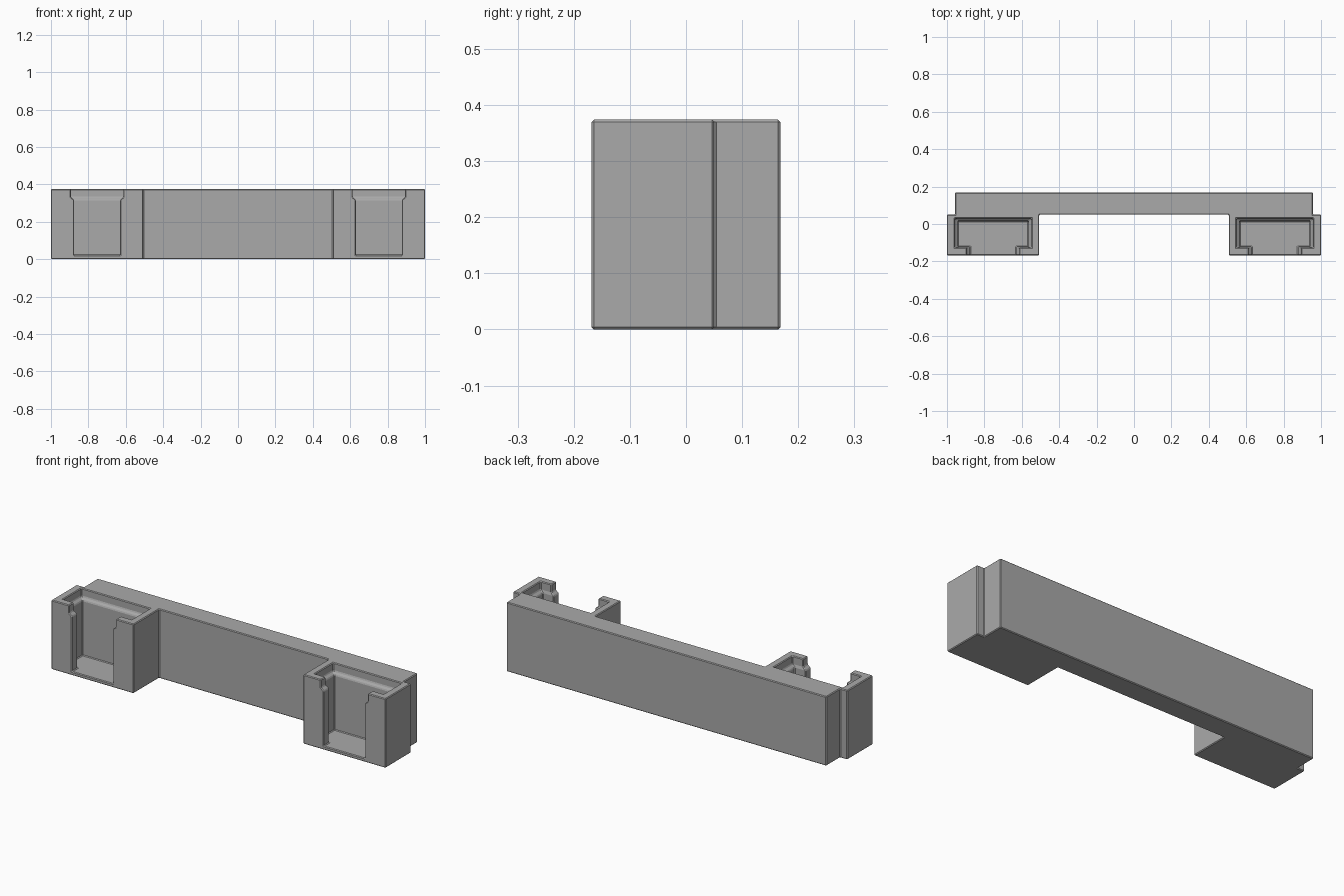
import bpy, bmesh

# Remove the default object
cube = bpy.data.objects.get("Cube")
if cube:
    bpy.data.objects.remove(cube, do_unlink=True)

HEIGHT = 0.374
FRONT, BACK, STEP = -0.168, 0.168, 0.05
HOLDER_MID = 0.753

grey = bpy.data.materials.new("plain grey")
grey.use_nodes = True
grey.diffuse_color = (0.4, 0.4, 0.4, 1)
grey.node_tree.nodes["Principled BSDF"].inputs["Base Color"].default_value = (0.4, 0.4, 0.4, 1)


def loft(name, rings):
    """Closed solid through a stack of (outline, z) rings."""
    bm = bmesh.new()
    loops = [[bm.verts.new((x, y, z)) for x, y in outline] for outline, z in rings]
    bm.faces.new(loops[0])
    bm.faces.new(loops[-1])
    for low, high in zip(loops, loops[1:]):
        for i in range(len(low)):
            j = (i + 1) % len(low)
            bm.faces.new((low[i], low[j], high[j], high[i]))
    bmesh.ops.recalc_face_normals(bm, faces=bm.faces)
    mesh = bpy.data.meshes.new(name)
    bm.to_mesh(mesh)
    bm.free()
    mesh.materials.append(grey)
    obj = bpy.data.objects.new(name, mesh)
    bpy.context.collection.objects.link(obj)
    return obj


def t_outline(mid, pocket, slot, lip, back):
    """Pocket with a narrower slot opening through the front wall."""
    half = [(slot, FRONT - 0.1), (slot, lip), (pocket, lip), (pocket, back)]
    return [(mid + x, y) for x, y in half] + [(mid - x, y) for x, y in reversed(half)]


# Rail with two forward holders, as one plan outline
half_plan = [(0.507, STEP), (0.507, FRONT), (1, FRONT), (1, STEP), (0.957, STEP), (0.957, BACK)]
plan = half_plan + [(-x, y) for x, y in reversed(half_plan)]
body = loft("rail_with_holders", [(plan, 0), (plan, HEIGHT)])

# Pockets with a wider lead-in at the top
cutters = []
for side, sign in (("left", 1), ("right", -1)):
    mid = sign * HOLDER_MID
    lower = t_outline(mid, 0.188, 0.123, -0.121, 0.016)
    upper = t_outline(mid, 0.205, 0.14, -0.126, 0.03)
    cutter = loft(side + "_pocket_cutter",
                  [(lower, 0.02), (lower, 0.317), (upper, 0.331), (upper, HEIGHT + 0.1)])
    cutter.hide_render = True
    cutters.append(cutter)
    cut = body.modifiers.new(side + "_pocket", "BOOLEAN")
    cut.operation = "DIFFERENCE"
    cut.solver = "EXACT"
    cut.object = cutter

# Fine chamfer on every edge
bevel = body.modifiers.new("edge_chamfer", "BEVEL")
bevel.width = 0.004
bevel.segments = 1
bevel.limit_method = "ANGLE"

# Bake the cuts and discard the cutters
bpy.ops.object.select_all(action="DESELECT")
bpy.context.view_layer.objects.active = body
body.select_set(True)
for name in [m.name for m in body.modifiers]:
    bpy.ops.object.modifier_apply(modifier=name)
for cutter in cutters:
    bpy.data.objects.remove(cutter, do_unlink=True)
